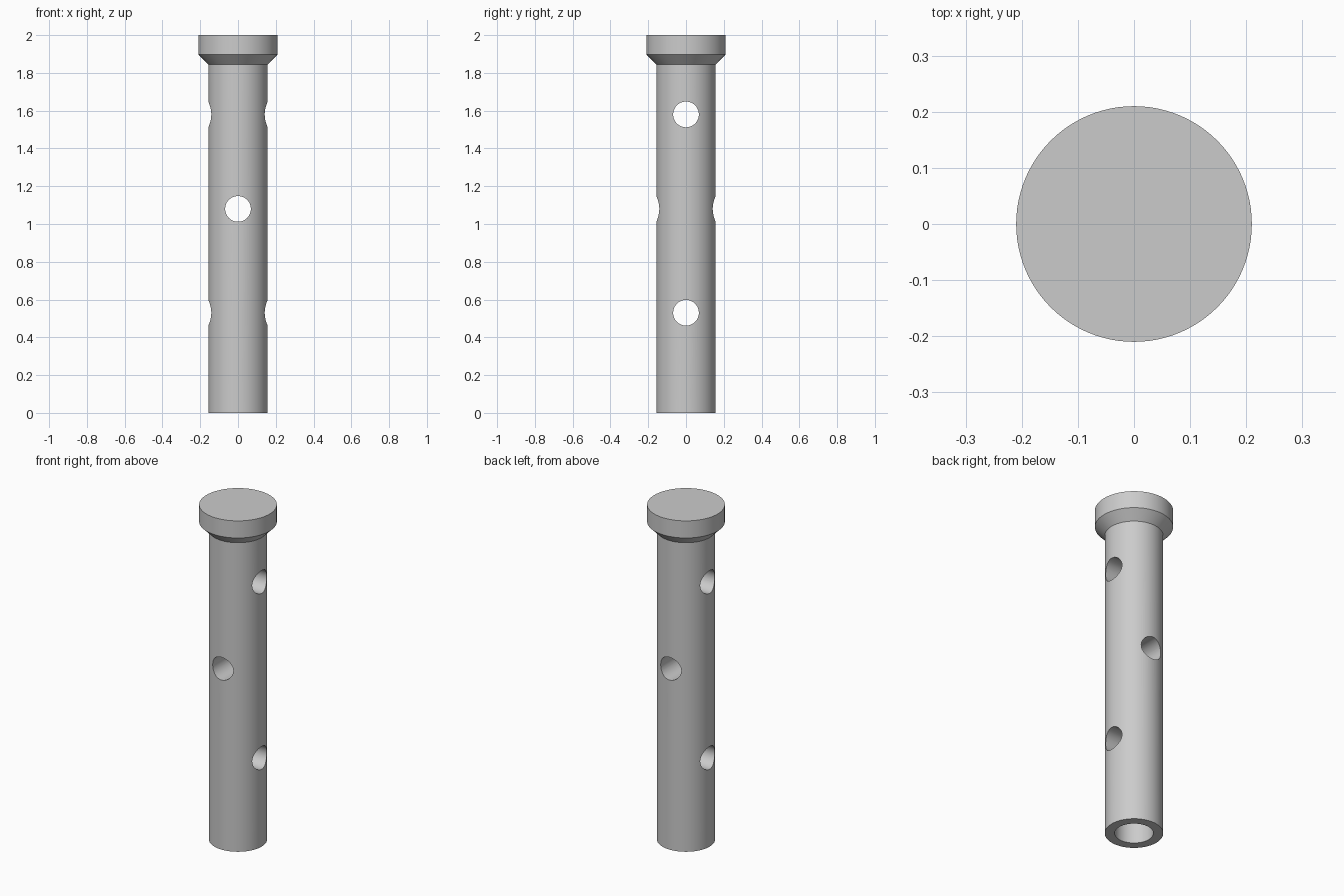
import bpy, math
from mathutils import Vector

default = bpy.data.objects.get("Cube")
if default:
    bpy.data.objects.remove(default, do_unlink=True)

SIDES = 96
SHAFT_R, HEAD_R, BORE_R, HOLE_R = 0.157, 0.21, 0.104, 0.068
BORE_DEPTH = 0.3

steel = bpy.data.materials.new("plain_grey_steel")
steel.use_nodes = True
grey = (0.6, 0.6, 0.6, 1)
steel.diffuse_color = grey
steel.node_tree.nodes["Principled BSDF"].inputs["Base Color"].default_value = grey


def lathe(name, profile):
    """Revolve a (radius, height) profile around z; zero radius makes a pole."""
    verts, rings, faces = [], [], []
    for r, z in profile:
        start = len(verts)
        for i in range(SIDES):
            a = math.tau * i / SIDES
            verts.append((r * math.cos(a), r * math.sin(a), z))
        rings.append(list(range(start, start + SIDES)))
    for low, high in zip(rings, rings[1:]):
        for i in range(SIDES):
            j = (i + 1) % SIDES
            faces.append((low[i], low[j], high[j], high[i]))
    faces.append(rings[0][::-1])
    faces.append(rings[-1])
    mesh = bpy.data.meshes.new(name)
    mesh.from_pydata(verts, [], faces)
    mesh.materials.append(steel)
    obj = bpy.data.objects.new(name, mesh)
    bpy.context.collection.objects.link(obj)
    return obj


def drill(target, radius, depth, centre, direction):
    """Cut a round hole through the target."""
    bpy.ops.mesh.primitive_cylinder_add(vertices=64, radius=radius, depth=depth, location=centre)
    cutter = bpy.context.object
    cutter.rotation_euler = Vector(direction).to_track_quat("Z", "Y").to_euler()
    cutter.hide_render = True
    cutter.data.materials.append(steel)
    cut = target.modifiers.new("hole", "BOOLEAN")
    cut.operation, cut.solver, cut.object = "DIFFERENCE", "EXACT", cutter
    bpy.context.view_layer.objects.active = target
    bpy.ops.object.modifier_apply(modifier=cut.name)
    bpy.data.objects.remove(cutter, do_unlink=True)


# Shaft with flared shoulder and flat round head
pin = lathe("headed_pin", [
    (SHAFT_R, 0), (SHAFT_R, 1.845), (HEAD_R, 1.898), (HEAD_R, 2)])

# Cross holes, alternating in direction
for z, direction in ((0.53, (1, 0, 0)), (1.08, (0, 1, 0)), (1.58, (1, 0, 0))):
    drill(pin, HOLE_R, 1, (0, 0, z), direction)

# Blind bore in the foot
drill(pin, BORE_R, 2 * BORE_DEPTH, (0, 0, 0), (0, 0, 1))

# Smooth walls with crisp rims
bpy.ops.object.select_all(action="DESELECT")
pin.select_set(True)
bpy.context.view_layer.objects.active = pin
bpy.ops.object.shade_smooth_by_angle(angle=math.radians(30))
